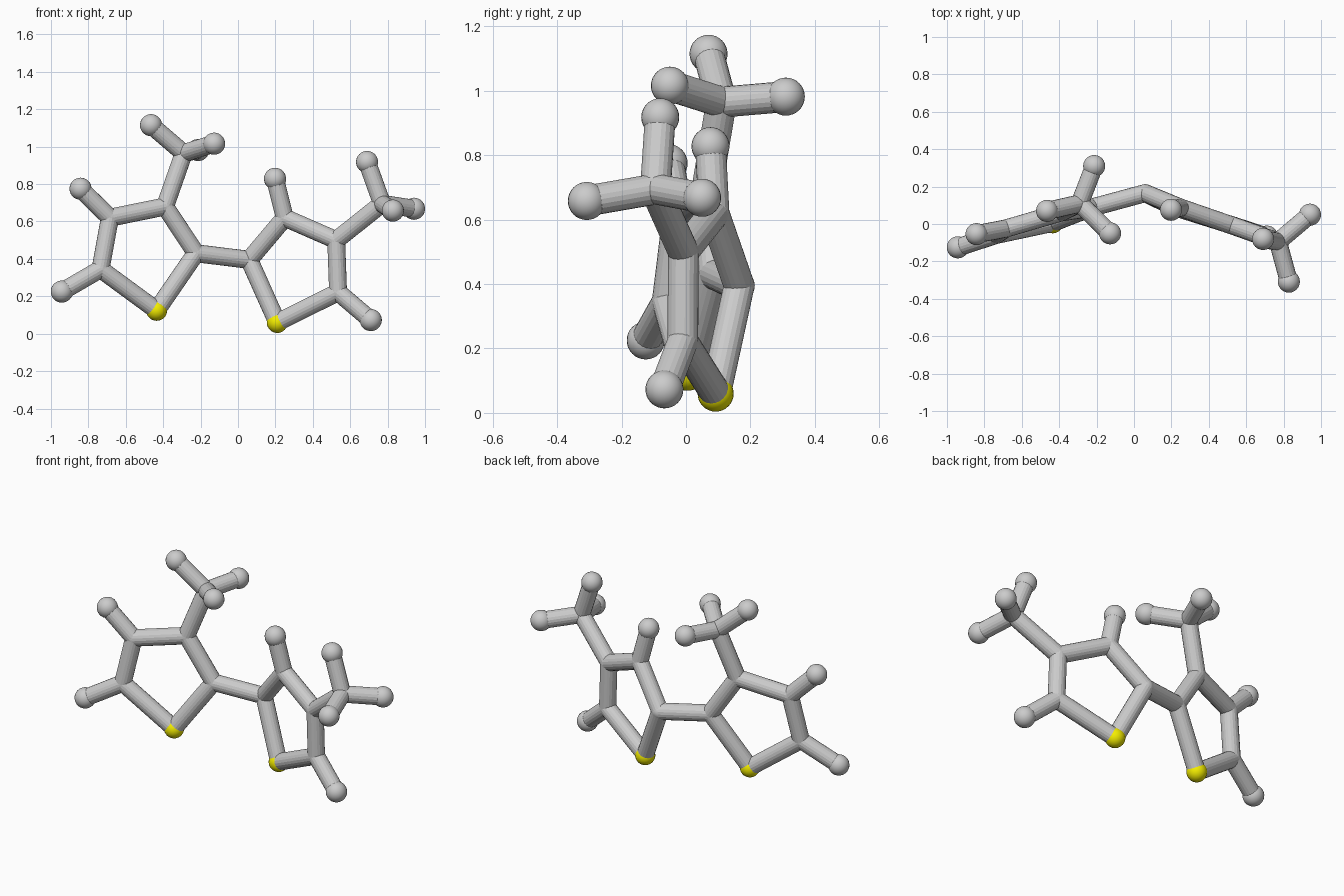
import bpy
from mathutils import Vector

if "Cube" in bpy.data.objects:
    bpy.data.objects.remove(bpy.data.objects["Cube"])

TUBE_R, H_R, S_R = 0.048, 0.059, 0.056

# atom positions: left ring, right ring
LEFT = {
    "S":  (-0.435, 0.006, 0.125), "Ca": (-0.225, 0.088, 0.43),
    "Cb": (-0.39, 0.062, 0.68),   "Cc": (-0.685, -0.024, 0.62),
    "Cd": (-0.735, -0.058, 0.345),
    "Hc": (-0.842, -0.054, 0.775), "Hd": (-0.942, -0.125, 0.225),
    "M":  (-0.29, 0.11, 0.965),
    "H1": (-0.465, 0.07, 1.115), "H2": (-0.128, -0.05, 1.016),
    "H3": (-0.213, 0.31, 0.982),
}
RIGHT = {
    "S":  (0.21, 0.092, 0.06),   "Ca": (0.06, 0.165, 0.395),
    "Cb": (0.25, 0.087, 0.62),   "Cc": (0.525, -0.008, 0.50),
    "Cd": (0.535, -0.01, 0.222),
    "Hb": (0.198, 0.076, 0.828), "Hd": (0.71, -0.067, 0.073),
    "M":  (0.77, -0.095, 0.695),
    "H1": (0.69, -0.08, 0.918), "H2": (0.941, 0.05, 0.668),
    "H3": (0.828, -0.308, 0.658),
}
RING = ["S-Ca", "Ca-Cb", "Cb-Cc", "Cc-Cd", "Cd-S"]
METHYL = ["M-H1", "M-H2", "M-H3"]

yellow = bpy.data.materials.new("yellow")
yellow.diffuse_color = (0.9, 0.85, 0.0, 1)
yellow.use_nodes = True
yellow.node_tree.nodes["Principled BSDF"].inputs["Base Color"].default_value = yellow.diffuse_color


def ball(name, pos, radius, mat=None):
    bpy.ops.mesh.primitive_uv_sphere_add(segments=24, ring_count=16,
                                         radius=radius, location=pos)
    ob = bpy.context.object
    ob.name = name
    bpy.ops.object.shade_smooth()
    if mat:
        ob.data.materials.append(mat)


def rod(name, a, b):
    a, b = Vector(a), Vector(b)
    bpy.ops.mesh.primitive_cylinder_add(vertices=20, radius=TUBE_R,
                                        depth=(b - a).length,
                                        location=(a + b) / 2)
    ob = bpy.context.object
    ob.name = name
    ob.rotation_euler = (b - a).to_track_quat('Z', 'Y').to_euler()


def half(side, atoms, branches):
    # balls: yellow ring corner, large tips, flush joints
    for key, pos in atoms.items():
        if key == "S":
            ball(side + "_yellow_ball", pos, S_R, yellow)
        elif key[0] == "H":
            ball(side + "_tip_ball_" + key, pos, H_R)
        else:
            ball(side + "_joint_" + key, pos, TUBE_R + 0.0005)
    # rods of the ring, its branches and the three-pronged group
    for pair in RING + branches + METHYL:
        i, j = pair.split("-")
        rod(side + "_rod_" + pair, atoms[i], atoms[j])


half("left", LEFT, ["Cb-M", "Cc-Hc", "Cd-Hd"])
half("right", RIGHT, ["Cb-Hb", "Cc-M", "Cd-Hd"])

# rod joining both rings
rod("link_rod", LEFT["Ca"], RIGHT["Ca"])
